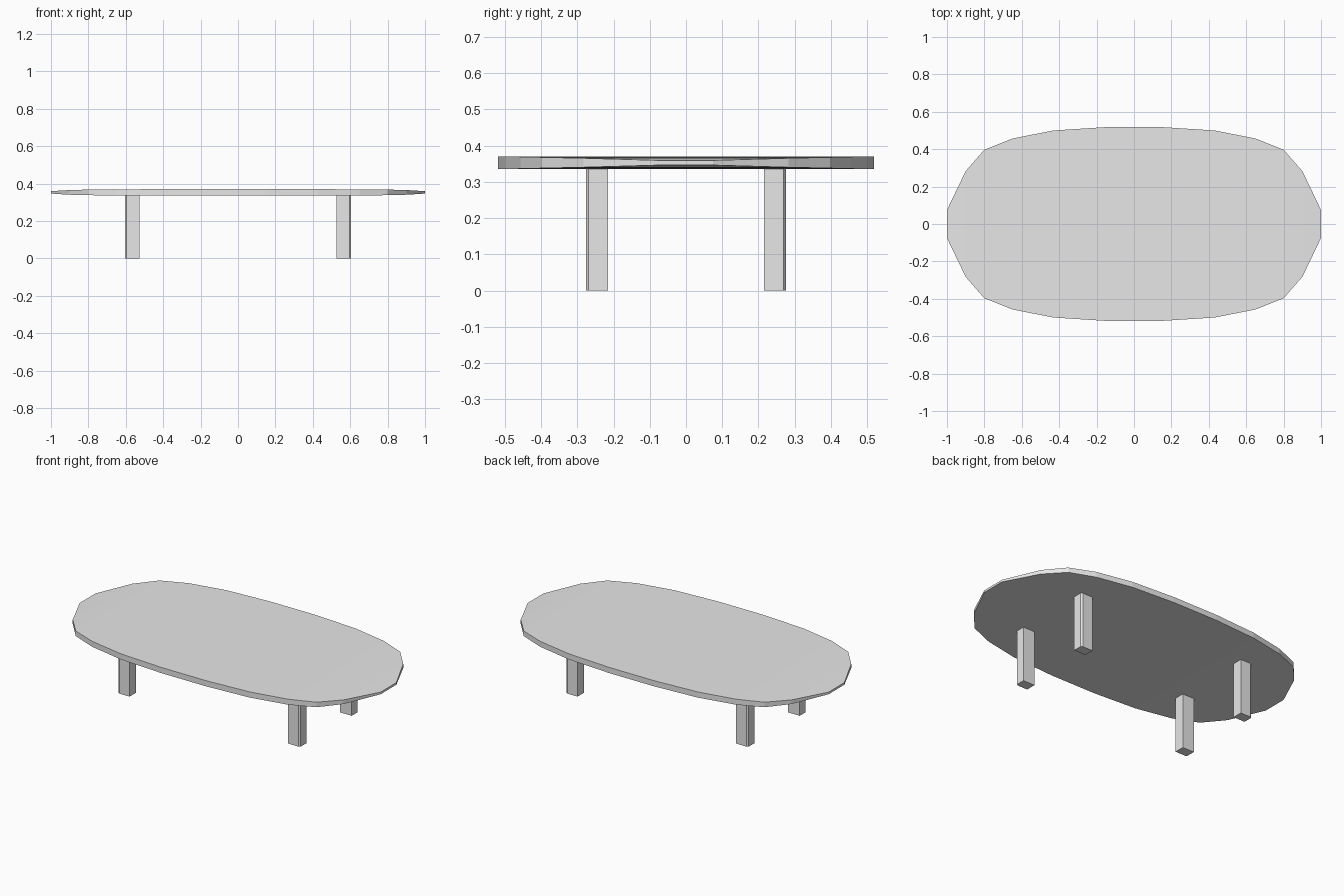
import bpy
import bmesh

old = bpy.data.objects.get("Cube")
if old:
    bpy.data.objects.remove(old, do_unlink=True)

# Single light grey finish
grey = bpy.data.materials.new("light_grey")
grey.use_nodes = True
colour = (0.8, 0.8, 0.8, 1)
grey.diffuse_color = colour
grey.node_tree.nodes["Principled BSDF"].inputs["Base Color"].default_value = colour


def add_object(name, bm):
    bmesh.ops.recalc_face_normals(bm, faces=bm.faces)
    mesh = bpy.data.meshes.new(name)
    bm.to_mesh(mesh)
    bm.free()
    mesh.materials.append(grey)
    obj = bpy.data.objects.new(name, mesh)
    bpy.context.collection.objects.link(obj)
    return obj


# Tabletop: rectangular sections along x as (x, half width, half thickness)
MID_Z = 0.3525
half = [(0.15, 0.518, 0.017), (0.43, 0.5, 0.017), (0.65, 0.457, 0.0165),
        (0.8, 0.397, 0.015), (0.9, 0.283, 0.0125), (1.0, 0.075, 0.0065)]
sections = [(-x, w, t) for x, w, t in reversed(half)] + half

bm = bmesh.new()
rings = []
for x, w, t in sections:
    corners = [(-w, -t), (w, -t), (w, t), (-w, t)]
    rings.append([bm.verts.new((x, y, MID_Z + z)) for y, z in corners])
for a, b in zip(rings, rings[1:]):
    for i in range(4):
        j = (i + 1) % 4
        bm.faces.new((a[i], a[j], b[j], b[i]))
bm.faces.new(rings[0])
bm.faces.new(rings[-1])
add_object("tabletop", bm)

# Legs: rectangular posts with a small chamfer on the outer corner
LEG_TOP = 0.337
profile = [(0.527, 0.215), (0.605, 0.215), (0.605, 0.269),
           (0.595, 0.276), (0.527, 0.276)]
for side, sx in (("left", 1), ("right", -1)):
    for end, sy in (("front", -1), ("back", 1)):
        bm = bmesh.new()
        base = bm.faces.new([bm.verts.new((sx * x, sy * y, 0)) for x, y in profile])
        top = bmesh.ops.extrude_face_region(bm, geom=[base], use_keep_orig=True)
        verts = [v for v in top["geom"] if isinstance(v, bmesh.types.BMVert)]
        bmesh.ops.translate(bm, verts=verts, vec=(0, 0, LEG_TOP))
        add_object(f"{end}_{side}_leg", bm)
